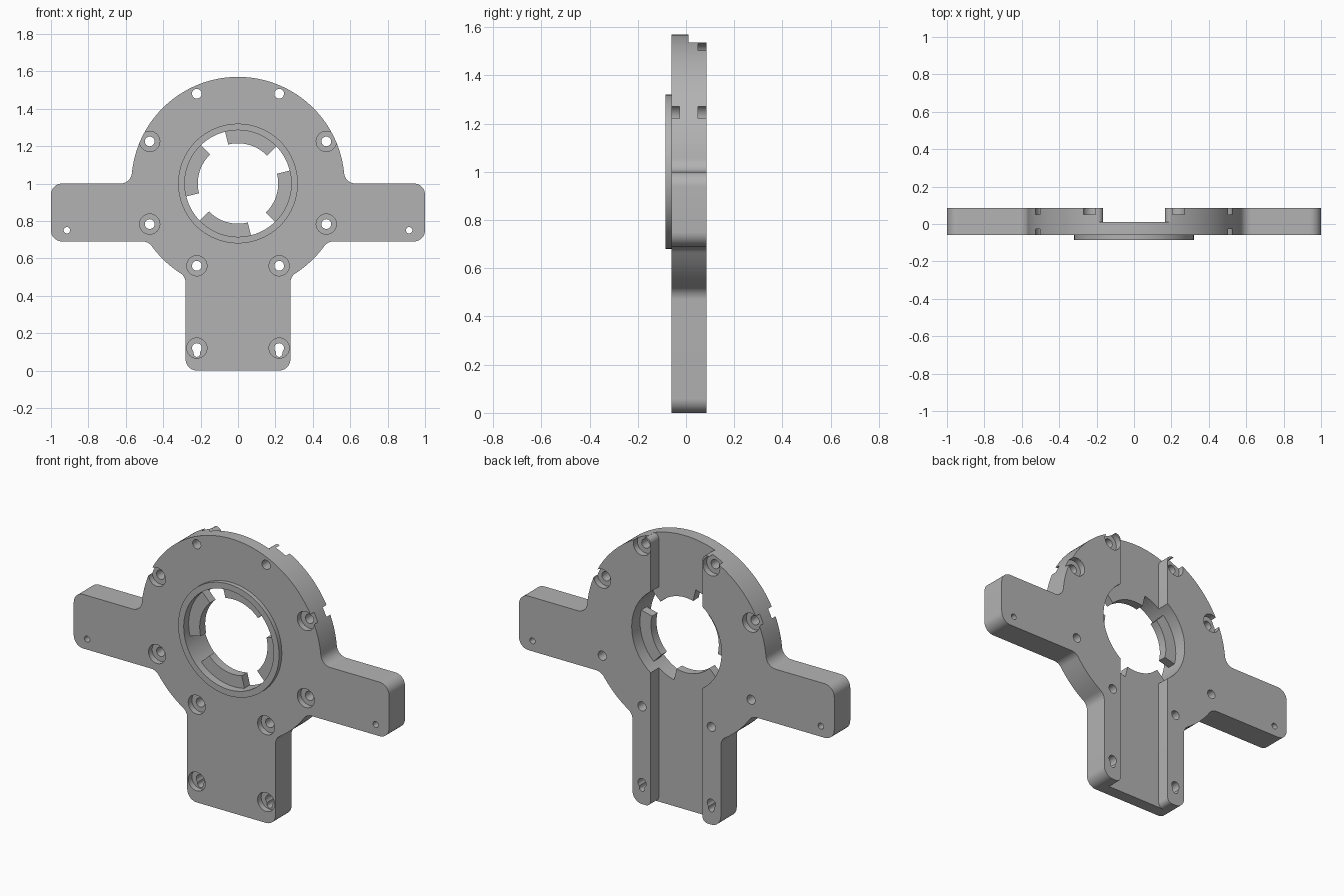
import bpy, bmesh
from math import sin, cos, pi, radians, sqrt, atan2, degrees

if "Cube" in bpy.data.objects:
    bpy.data.objects.remove(bpy.data.objects["Cube"])

grey = bpy.data.materials.new("satin grey")
grey.use_nodes = True
COLOR = (0.45, 0.45, 0.45, 1)
grey.diffuse_color = COLOR
grey.node_tree.nodes["Principled BSDF"].inputs["Base Color"].default_value = COLOR

CZ, R, F = 1.0, 0.57, 0.06          # hub centre height, hub radius, fillet radius
FRONT, BACK, FLOOR = -0.06, 0.085, 0.01


def arc(cx, cz, r, a0, a1, n=10):
    """Points along an arc in the xz plane, angles in degrees."""
    angles = [radians(a0 + (a1 - a0) * i / n) for i in range(n + 1)]
    return [(cx + r * cos(a), cz + r * sin(a)) for a in angles]


def circle(cx, cz, r, n=32):
    return arc(cx, cz, r, 0, 360, n)[:-1]


def mirrored(half):
    return half + [(-x, z) for x, z in reversed(half) if abs(x) > 1e-5]


def prism(name, outline, y0, y1):
    """Extrude an xz outline from y0 to y1."""
    bm = bmesh.new()
    face = bm.faces.new([bm.verts.new((x, y0, z)) for x, z in outline])
    ext = bmesh.ops.extrude_face_region(bm, geom=[face])["geom"]
    for v in ext:
        if isinstance(v, bmesh.types.BMVert):
            v.co.y = y1
    bmesh.ops.recalc_face_normals(bm, faces=bm.faces)
    mesh = bpy.data.meshes.new(name)
    bm.to_mesh(mesh)
    bm.free()
    mesh.materials.append(grey)
    ob = bpy.data.objects.new(name, mesh)
    bpy.context.collection.objects.link(ob)
    return ob


def combine(target, tool, operation):
    bpy.context.view_layer.objects.active = target
    mod = target.modifiers.new("combine", "BOOLEAN")
    mod.operation, mod.solver, mod.object = operation, "EXACT", tool
    bpy.ops.object.modifier_apply(modifier=mod.name)
    bpy.data.objects.remove(tool)


def cut(outline, y0, y1):
    combine(plate, prism("cutter", outline, y0, y1), "DIFFERENCE")


def smooth(ob):
    bpy.ops.object.select_all(action="DESELECT")
    ob.select_set(True)
    bpy.context.view_layer.objects.active = ob
    bpy.ops.object.shade_smooth_by_angle(angle=radians(25))


# Plate outline: stem, arms and round hub, joined by fillets
stem, arm_low, arm_top = 0.28, 0.69, 1.0
stem_z = CZ - sqrt((R + F) ** 2 - (stem + F) ** 2)
low_x = sqrt((R + F) ** 2 - (CZ - arm_low + F) ** 2)
top_x = sqrt((R + F) ** 2 - F ** 2)
a_stem = degrees(atan2(stem_z - CZ, stem + F))
a_low = degrees(atan2(arm_low - F - CZ, low_x))
a_top = degrees(atan2(F, top_x))
half = [(0, 0)]
half += arc(stem - F, F, F, -90, 0)
half += arc(stem + F, stem_z, F, 180, 180 + a_stem)
half += arc(0, CZ, R, a_stem, a_low, 8)[1:]
half += arc(low_x, arm_low - F, F, 180 + a_low, 90)[1:]
half += arc(1 - F, arm_low + F, F, -90, 0)
half += arc(1 - F, arm_top - F, F, 0, 90)
half += arc(top_x, arm_top + F, F, 270, 180 + a_top)
half += arc(0, CZ, R, a_top, 90, 40)[1:]
plate = prism("mounting_plate", mirrored(half), FRONT, BACK)

# Raised front ring and central bore
combine(plate, prism("ring", circle(0, CZ, 0.32, 96), -0.085, -0.02), "UNION")
cut(circle(0, CZ, 0.285, 96), -0.2, 0.2)

# Back channel with rounded ends
g, r = 0.165, 0.03
channel = [(g + r, -0.1)] + arc(g + r, r, r, 270, 180, 6)
channel += arc(g + r, 1.505, r, 180, 90, 6) + [(g + r, 1.7)]
cut(mirrored(channel), FLOOR, 0.2)

# Screw holes: x, z, radius, front recess, back recess
holes = [
    (0.22, 1.48, 0.026, False, True),
    (0.472, 1.225, 0.026, True, True),
    (0.472, 0.783, 0.026, True, False),
    (0.22, 0.56, 0.026, True, False),
    (0.22, 0.12, 0.026, True, False),
    (0.915, 0.75, 0.017, False, False),
]
for side in (1, -1):
    for x, z, rad, front, back in holes:
        cut(circle(side * x, z, rad), -0.2, 0.2)
        if front:
            cut(circle(side * x, z, 0.054), -0.2, -0.027)
        if back:
            cut(circle(side * x, z, 0.054), 0.05, 0.2)
    # Keyhole slot under the lowest holes
    slot = arc(side * 0.22, 0.09, 0.017, 180, 360) + [(side * 0.22 + 0.017, 0.12), (side * 0.22 - 0.017, 0.12)]
    cut(slot, -0.2, 0.2)
smooth(plate)

# Four locking tabs inside the bore
for i in range(4):
    a = 44 + 90 * i
    outline = arc(0, CZ, 0.287, a, a + 60, 16) + arc(0, CZ, 0.215, a + 60, a, 16)
    smooth(prism(f"locking_tab_{i + 1}", outline, -0.04, FLOOR))
